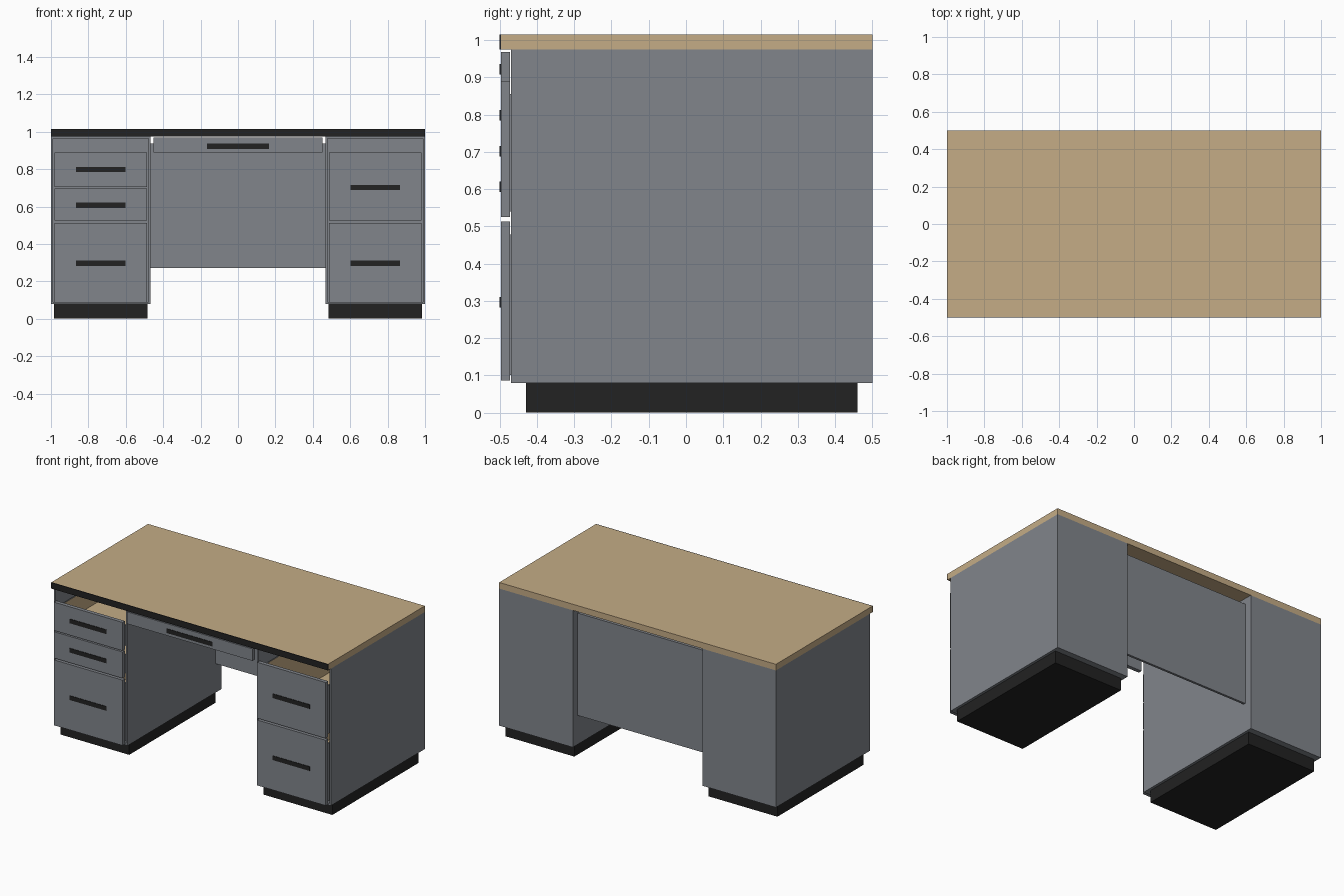
import bpy
import bmesh

if "Cube" in bpy.data.objects:
    bpy.data.objects.remove(bpy.data.objects["Cube"], do_unlink=True)


def material(name, rgb):
    mat = bpy.data.materials.new(name)
    mat.use_nodes = True
    mat.diffuse_color = (*rgb, 1)
    mat.node_tree.nodes["Principled BSDF"].inputs["Base Color"].default_value = (*rgb, 1)
    return mat


GREY = material("grey metal", (0.22, 0.235, 0.26))
TAN = material("tan wood", (0.555, 0.413, 0.238))
BLACK = material("black trim", (0.016, 0.016, 0.016))


def add_block(bm, x, y, z):
    """Add a box spanning the given (low, high) ranges."""
    verts = bmesh.ops.create_cube(bm, size=1)["verts"]
    for v in verts:
        for i, (lo, hi) in enumerate((x, y, z)):
            v.co[i] = hi if v.co[i] > 0 else lo


def finish(name, bm, *mats):
    mesh = bpy.data.meshes.new(name)
    bm.to_mesh(mesh)
    bm.free()
    for mat in mats:
        mesh.materials.append(mat)
    obj = bpy.data.objects.new(name, mesh)
    bpy.context.collection.objects.link(obj)
    return obj


def block(name, mat, *spans):
    bm = bmesh.new()
    add_block(bm, *spans)
    return finish(name, bm, mat)


def hollow(name, spans, open_dir, wall, inner):
    """Box with one open side, its inside faces using the inner material."""
    bm = bmesh.new()
    add_block(bm, *spans)
    bm.normal_update()
    axis = max(range(3), key=lambda i: abs(open_dir[i]))
    mouth = max(bm.faces, key=lambda f: f.normal[axis] * open_dir[axis])
    bmesh.ops.inset_region(bm, faces=[mouth], thickness=wall)
    cavity = bmesh.ops.extrude_discrete_faces(bm, faces=[mouth])["faces"][0]
    depth = spans[axis][1] - spans[axis][0] - wall
    for v in cavity.verts:
        v.co[axis] -= open_dir[axis] * depth
    cavity.material_index = 1
    for edge in cavity.edges:
        for face in edge.link_faces:
            face.material_index = 1
    return finish(name, bm, GREY, inner)


TOP_LOW, TOP_HIGH = 0.975, 1.015
FRONT = (-0.497, -0.472)
HANDLE = (-0.5, -0.497)

# Wooden top with a dark front edge
block("desk_top", TAN, (-1, 1), (-0.496, 0.5), (TOP_LOW, TOP_HIGH))
block("top_front_edge", BLACK, (-1, 1), (-0.5, -0.496), (TOP_LOW, TOP_HIGH))


def drawer(name, cx, half, low, high, handle_z):
    block(name + "_front", GREY, (cx - half, cx + half), FRONT, (low, high))
    grip = 0.133 if half < 0.4 else 0.165
    block(name + "_handle", BLACK, (cx - grip, cx + grip), HANDLE,
          (handle_z - 0.014, handle_z + 0.014))


# Pedestals: open-fronted cabinets on recessed plinths, filled with drawers
layouts = {
    "right": (-1, [(0.705, 0.89, 0.798), (0.525, 0.697, 0.607), (0.086, 0.513, 0.297)]),
    "left": (1, [(0.525, 0.89, 0.702), (0.086, 0.513, 0.297)]),
}
for side, (sign, drawers) in layouts.items():
    cx = sign * 0.734
    hollow(side + "_cabinet", ((cx - 0.266, cx + 0.266), (-0.47, 0.5), (0.08, TOP_LOW)),
           (0, -1, 0), 0.015, GREY)
    block(side + "_plinth", BLACK, (cx - 0.249, cx + 0.249), (-0.43, 0.46), (0, 0.08))
    for number, (low, high, handle_z) in enumerate(drawers, 1):
        name = f"{side}_drawer_{number}"
        drawer(name, cx, 0.248, low, high, handle_z)
        hollow(name + "_box", ((cx - 0.24, cx + 0.24), (-0.472, 0.45),
                               (low + 0.015, high - 0.035)), (0, 0, 1), 0.01, TAN)

# Shallow centre drawer and the back panel of the knee space
drawer("centre_drawer", 0, 0.453, 0.89, 0.968, 0.922)
block("modesty_panel", GREY, (-0.47, 0.47), (0.435, 0.45), (0.27, 0.938))
